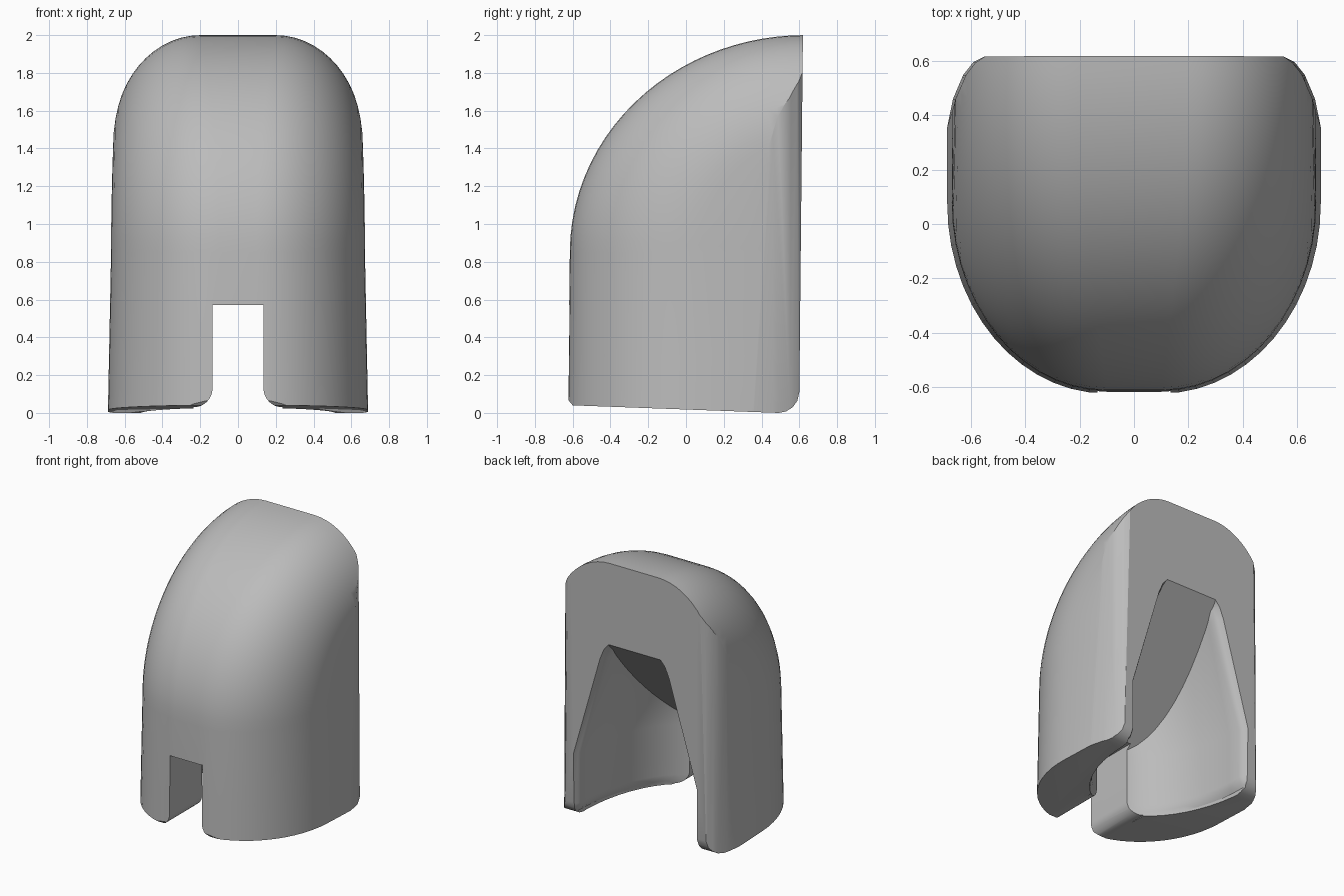
import bpy
import bmesh
from math import sin, cos, pi, sqrt
from mathutils import Vector

cube = bpy.data.objects.get("Cube")
if cube:
    bpy.data.objects.remove(cube, do_unlink=True)

GREY = (0.5, 0.5, 0.5, 1.0)
grey = bpy.data.materials.new("mid_grey")
grey.use_nodes = True
grey.diffuse_color = GREY
grey.node_tree.nodes["Principled BSDF"].inputs["Base Color"].default_value = GREY


def finish(bm, name):
    """Turn a bmesh into a linked object with outward normals."""
    bmesh.ops.recalc_face_normals(bm, faces=bm.faces)
    mesh = bpy.data.meshes.new(name)
    bm.to_mesh(mesh)
    bm.free()
    obj = bpy.data.objects.new(name, mesh)
    bpy.context.collection.objects.link(obj)
    return obj


def skin(bm, rows, closed):
    """Join rows of points with quads and return the vertex rows."""
    grid = [[bm.verts.new(p) for p in row] for row in rows]
    count = len(rows[0])
    for low, high in zip(grid, grid[1:]):
        for i in range(count if closed else count - 1):
            j = (i + 1) % count
            bm.faces.new((low[i], low[j], high[j], high[i]))
    return grid


def loft(name, rows):
    """Closed solid through a stack of closed sections."""
    bm = bmesh.new()
    grid = skin(bm, rows, True)
    bm.faces.new(grid[0])
    bm.faces.new(grid[-1])
    return bm


def mirrored(half):
    """Complete a half outline running from +x inward with its -x copy."""
    return half + [(-x, y) for x, y in reversed(half)]


# Outer shell: straight skirt whose front outline swings up into the dome
AXIS_Y, AXIS_Z, SIDE, STEPS = 0.63, 0.85, 0.672, 14


def section(t):
    """Outline (x, distance from axis) of the shell at swing angle t."""
    k = sin(t) ** 2
    reach = 1 / sqrt((cos(t) / 1.245) ** 2 + (sin(t) / 1.15) ** 2)
    wide = SIDE - 0.012 * k
    flat = 0.1 + 0.1 * k
    wall = 0.55 + 0.05 * k
    half = [(SIDE, 0)]
    for i in range(STEPS + 1):
        a = i / STEPS * pi / 2
        half.append((flat + (wide - flat) * cos(a), wall + (reach - wall) * sin(a)))
    return mirrored(half)


rows = []
for z in (-0.2, 0.3):
    grow = 1 + 0.025 * (AXIS_Z - z) / AXIS_Z
    rows.append([(x * grow, AXIS_Y - r * (1 + (grow - 1) / 3), z) for x, r in section(0)])
for i in range(25):
    t = i / 24 * pi / 2
    rows.append([(x, AXIS_Y - r * cos(t), AXIS_Z + r * sin(t)) for x, r in section(t)])

bm = bmesh.new()
grid = skin(bm, rows, False)
bm.faces.new(grid[0])
bmesh.ops.remove_doubles(bm, verts=bm.verts, dist=0.0005)
bmesh.ops.holes_fill(bm, edges=[e for e in bm.edges if e.is_boundary], sides=0)
shell = finish(bm, "shell")

# Rounded vertical corners at the back
corner = mirrored([(0.8, -0.9), (0.74, 0.1), (0.683, 0.36), (0.663, 0.46),
                   (0.625, 0.55), (0.59, 0.595), (0.53, 0.635), (0.5, 0.7)])
corner_block = finish(loft("corner_block", [
    [(x * s, y, z) for x, y in corner] for z, s in ((-0.3, 1.01), (2.3, 0.985))]), "corner_block")

# Side outline: sloping foot, rounded heel and leaning back
side = [(-0.9, 2.2), (-0.9, 0.15), (-0.625, 0.07), (-0.6, 0.04), (0.49, 0.0), (0.53, 0.008),
        (0.565, 0.03), (0.59, 0.065), (0.6, 0.11), (0.621, 2.2)]
side_block = finish(loft("side_block", [[(x, y, z) for y, z in side] for x in (-1, 1)]), "side_block")


# Hollow open at the back and below, with flared rims
def hollow_outline(wide):
    half = [(wide + 0.045, 0.72), (wide + 0.042, 0.625), (wide + 0.033, 0.6),
            (wide + 0.015, 0.575), (wide, 0.55)]
    for i in range(1, 13):
        a = i / 12.5 * pi / 2
        half.append((wide * cos(a), 0.55 - 0.82 * sin(a)))
    return mirrored(half)


bm = loft("hollow", [[(x, y, z) for x, y in hollow_outline(w)] for z, w in (
    (-0.1, 0.52), (0.03, 0.515), (0.055, 0.495), (0.1, 0.48), (0.48, 0.48),
    (1.26, 0.25), (1.34, 0.215), (1.38, 0.18), (1.4, 0.13))])
# Sloping ceiling
cut = bmesh.ops.bisect_plane(bm, geom=bm.verts[:] + bm.edges[:] + bm.faces[:],
                             plane_co=Vector((0, 0.62, 1.39)), plane_no=Vector((0, -1, 1)),
                             clear_outer=True)
bmesh.ops.holes_fill(bm, edges=[e for e in bm.edges if e.is_boundary], sides=0)
hollow = finish(bm, "hollow")

# Front slot with rounded lower corners
half = [(0.135, 0.57)]
for i in range(9):
    a = i / 8 * pi / 2
    half.append((0.235 - 0.1 * cos(a), 0.13 - 0.1 * sin(a)))
half.append((0.235, -0.2))
slot_outline = mirrored(half)
slot = finish(loft("slot", [[(x, y, z) for x, z in slot_outline] for y in (-0.9, -0.1)]), "slot")

# Combine the parts
for cutter, operation in ((corner_block, 'INTERSECT'), (side_block, 'INTERSECT'),
                          (hollow, 'DIFFERENCE'), (slot, 'DIFFERENCE')):
    mod = shell.modifiers.new(cutter.name, 'BOOLEAN')
    mod.object = cutter
    mod.operation = operation
    mod.solver = 'EXACT'
bpy.context.view_layer.update()
baked = bpy.data.meshes.new_from_object(
    shell.evaluated_get(bpy.context.evaluated_depsgraph_get()))
shell.modifiers.clear()
shell.data = baked
for cutter in (corner_block, side_block, hollow, slot):
    bpy.data.objects.remove(cutter, do_unlink=True)

shell.data.materials.clear()
shell.data.materials.append(grey)
for obj in bpy.context.selected_objects:
    obj.select_set(False)
shell.select_set(True)
bpy.context.view_layer.objects.active = shell
bpy.ops.object.shade_smooth_by_angle(angle=0.5)
